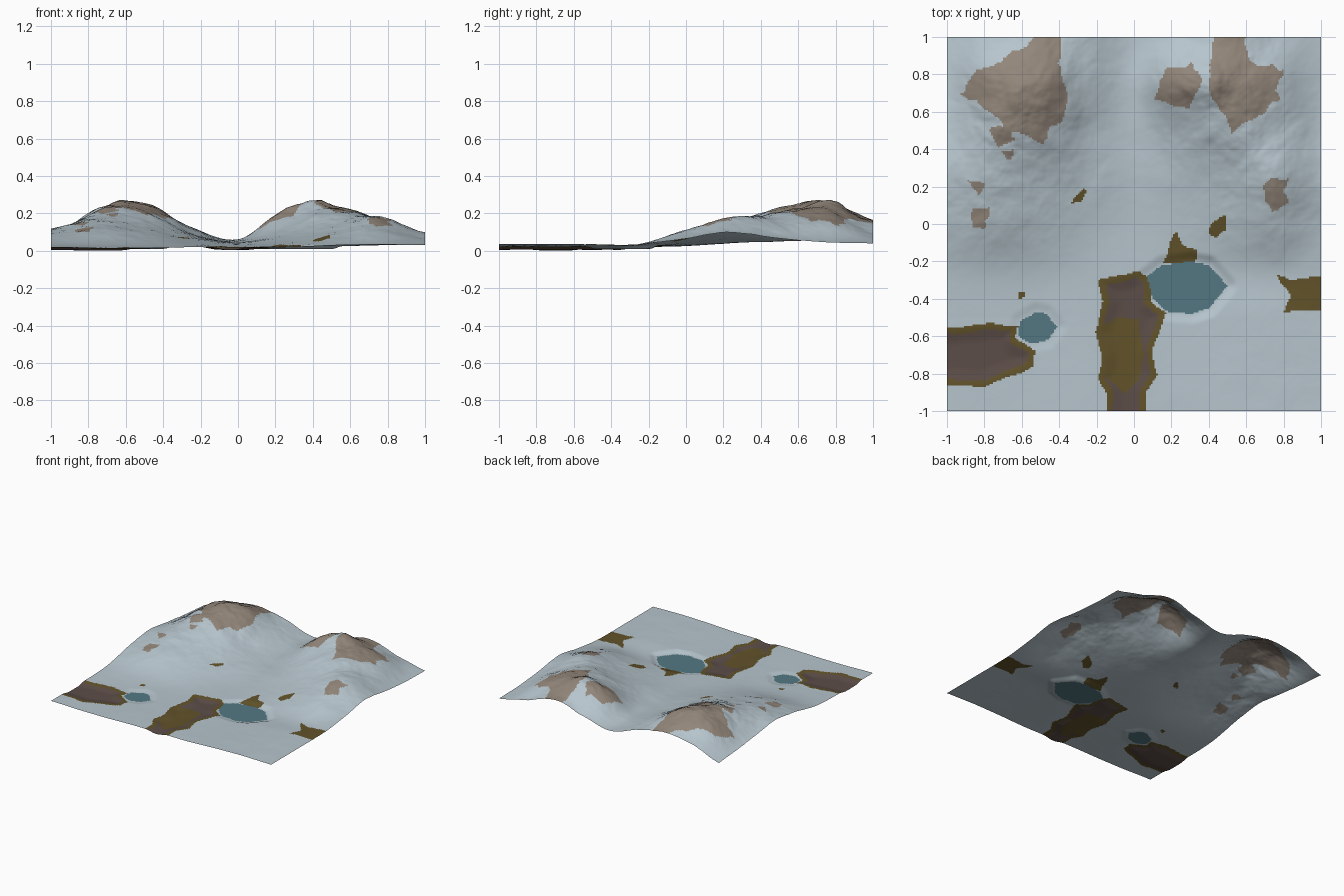
import bpy
import bmesh
from mathutils import Vector, noise

cube = bpy.data.objects.get("Cube")
if cube:
    bpy.data.objects.remove(cube, do_unlink=True)

SEGMENTS = 220


# Flat colours
def make_material(name, colour):
    material = bpy.data.materials.new(name)
    material.use_nodes = True
    rgba = (*colour, 1)
    material.diffuse_color = rgba
    shader = material.node_tree.nodes["Principled BSDF"]
    shader.inputs["Base Color"].default_value = rgba
    shader.inputs["Roughness"].default_value = 0.9
    return material


PALETTE = {
    "pale_ground": (0.47, 0.56, 0.61),
    "bare_rock": (0.29, 0.24, 0.195),
    "olive_moss": (0.12, 0.085, 0.023),
    "dark_mud": (0.108, 0.075, 0.065),
    "pond_water": (0.088, 0.185, 0.225),
}
SLOT = {name: index for index, name in enumerate(PALETTE)}

# Ridge profiles in hundredths, one row from front to back every quarter unit
RIDGES = [
    (2.5, 2, 2, 2.5, 2.5, 2.5, 3.5, 4, 3.5),
    (4, 4, 3.5, 3, 2.5, 2.5, 3, 4, 4),
    (9, 11.5, 9, 5, 3, 4.5, 8, 11.5, 7),
    (12, 17, 14, 8, 4.5, 8, 13, 18.5, 10.5),
    (10, 21, 22, 10, 5.5, 13, 21, 17, 7),
    (7, 23, 26, 13, 6.5, 22, 24, 17, 5),
    (5, 14, 17, 12, 5, 11, 17, 10, 4.5),
]


def spline(values, position):
    """Catmull-Rom value at a position along evenly spaced values."""
    last = len(values) - 1
    position = min(max(position, 0), last)
    i = min(int(position), last - 1)
    t = position - i
    a, b, c, d = (values[min(max(k, 0), last)] for k in range(i - 1, i + 3))
    return b + t / 2 * (c - a + t * (2 * a - 5 * b + 4 * c - d
                                     + t * (3 * (b - c) + d - a)))


def smooth(t):
    t = min(max(t, 0), 1)
    return t * t * (3 - 2 * t)


# Ground patches, outlined in hundredths
class Patch:
    def __init__(self, *outline):
        self.points = [Vector(p) / 100 for p in outline]
        xs = [p.x for p in self.points]
        ys = [p.y for p in self.points]
        self.box = min(xs), max(xs), min(ys), max(ys)

    def depth(self, p):
        """Distance to the outline, positive inside the patch."""
        left, right, front, back = self.box
        margin = 0.1
        if not (left - margin < p.x < right + margin
                and front - margin < p.y < back + margin):
            return -1
        inside, nearest = False, 9
        for a, b in zip(self.points, self.points[1:] + self.points[:1]):
            edge, offset = b - a, p - a
            t = min(max(offset.dot(edge) / edge.length_squared, 0), 1)
            nearest = min(nearest, (offset - edge * t).length)
            if (a.y > p.y) != (b.y > p.y):
                if p.x < a.x + edge.x * offset.y / edge.y:
                    inside = not inside
        return nearest if inside else -nearest


def deepest(patches, p):
    return max(patch.depth(p) for patch in patches)


ponds = [
    Patch((7, -28), (15, -22), (30, -20), (40, -22), (50, -33),
          (40, -45), (31, -48), (18, -47), (10, -40)),
    Patch((-61, -52), (-52, -47), (-47, -48), (-41, -55),
          (-46, -62), (-55, -64), (-62, -60)),
]
mud_pits = [
    Patch((-120, -57), (-75, -53), (-62, -55), (-63, -62), (-53, -68),
          (-54, -76), (-62, -80), (-80, -87), (-120, -85)),
    Patch((-19, -30), (2, -25), (8, -30), (10, -42), (17, -48), (13, -60),
          (10, -68), (12, -80), (7, -90), (5, -120), (-14, -120), (-15, -90),
          (-19, -83), (-17, -70), (-21, -58), (-16, -42)),
]
moss_island = Patch((-18, -55), (-8, -50), (2, -51), (5, -70),
                    (2, -84), (-6, -90), (-17, -80))
moss_patches = [
    Patch((16, -21), (22, -4), (27, -12), (34, -14), (33, -21)),
    Patch((40, -4), (42, 1), (49, 6), (49, -3), (44, -8)),
    Patch((76, -27), (84, -30), (110, -27), (110, -46), (80, -47), (83, -38)),
    Patch((-35, 11), (-27, 19), (-25, 18), (-28, 12)),
    Patch((-62, -36), (-58, -36), (-58, -39), (-61, -40)),
]
rock_patches = [
    Patch((-87, 80), (-60, 92), (-45, 110), (-32, 110), (-42, 85), (-36, 70),
          (-40, 55), (-52, 42), (-74, 56), (-90, 67)),
    Patch((-78, 51), (-66, 53), (-63, 44), (-74, 42)),
    Patch((11, 65), (17, 82), (32, 86), (36, 75), (30, 63)),
    Patch((40, 75), (38, 87), (50, 110), (58, 110), (62, 88), (78, 82),
          (79, 65), (54, 49), (47, 60)),
    Patch((69, 20), (75, 26), (84, 25), (80, 11), (74, 6)),
    Patch((-86, 9), (-78, 9), (-80, -5), (-86, -4)),
    Patch((-71, 40), (-64, 40), (-66, 36)),
    Patch((-88, 23), (-80, 22), (-84, 16)),
]


def wobble(p, scale, amount):
    """Shift a point so patch outlines look irregular."""
    v = noise.noise_vector(Vector((p.x, p.y, 0.3)) * scale)
    return p + v.to_2d() * amount


def ground_height(p):
    height = spline([spline(row, (p.x + 1) * 4) for row in RIDGES],
                    (p.y + 0.5) * 4) / 100
    # rounded summit and weathered slopes
    summit = (p - Vector((0.38, 0.78))).length_squared
    height += 0.035 * max(0, 1 - summit * 30) ** 2
    warped = wobble(p, 3, 0.06)
    rough = noise.fractal(Vector((warped.x, warped.y, 0)) * 5, 0.9, 2.1, 5)
    height += rough * (0.001 + 0.065 * max(0, height - 0.03))
    # sunken mud and level ponds
    height -= 0.015 * smooth(deepest(mud_pits, p) / 0.1)
    shore = smooth(deepest(ponds, p) / 0.06 + 1)
    return height + (0.014 - height) * shore


def ground_colour(p):
    soft = wobble(p, 9, 0.012)
    if deepest(ponds, p) > 0:
        return "pond_water"
    pit = deepest(mud_pits, soft)
    if pit > 0:
        muddy = pit > 0.035 and moss_island.depth(soft) < 0
        return "dark_mud" if muddy else "olive_moss"
    if deepest(moss_patches, soft) > 0:
        return "olive_moss"
    ragged = wobble(wobble(p, 9, 0.035), 25, 0.015)
    if deepest(rock_patches, ragged) > 0:
        return "bare_rock"
    return "pale_ground"


# Terrain sheet
bm = bmesh.new()
bmesh.ops.create_grid(bm, x_segments=SEGMENTS, y_segments=SEGMENTS, size=1)
for face in bm.faces:
    face.material_index = SLOT[ground_colour(face.calc_center_median().to_2d())]
    face.smooth = True
for vert in bm.verts:
    vert.co.z = ground_height(vert.co.to_2d())

# Rest the lowest point on the floor
lowest = min(vert.co.z for vert in bm.verts)
bmesh.ops.translate(bm, verts=bm.verts, vec=(0, 0, -lowest))

mesh = bpy.data.meshes.new("terrain")
bm.to_mesh(mesh)
bm.free()
for name, colour in PALETTE.items():
    mesh.materials.append(make_material(name, colour))
terrain = bpy.data.objects.new("terrain", mesh)
bpy.context.collection.objects.link(terrain)
